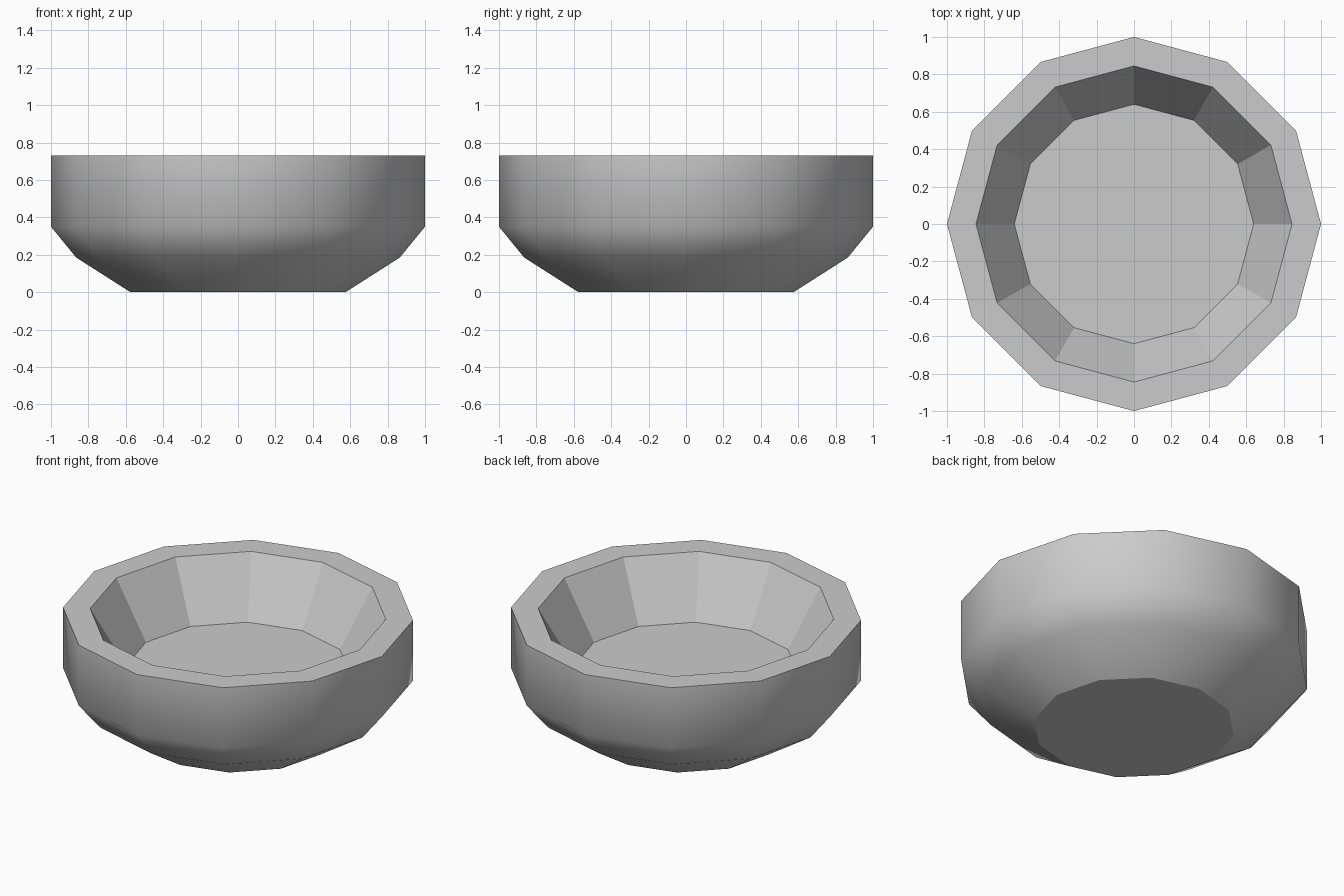
import bpy, bmesh
from math import cos, sin, tau

if "Cube" in bpy.data.objects:
    bpy.data.objects.remove(bpy.data.objects["Cube"])

SIDES = 12
# (radius, height) from the base, up the outside, over the rim, down to the inner floor
PROFILE = [(0.575, 0), (0.865, 0.185), (1, 0.35), (1, 0.73), (0.845, 0.73), (0.64, 0.38)]
OUTER_BANDS = 3

bm = bmesh.new()
rings = [[bm.verts.new((r * cos(tau * i / SIDES), r * sin(tau * i / SIDES), z))
          for i in range(SIDES)] for r, z in PROFILE]

# Walls and rim: only the outer wall is smooth
for band, (low, high) in enumerate(zip(rings, rings[1:])):
    for i in range(SIDES):
        j = (i + 1) % SIDES
        face = bm.faces.new((low[i], low[j], high[j], high[i]))
        face.smooth = band < OUTER_BANDS

# Base and inner floor
bm.faces.new(rings[0][::-1])
bm.faces.new(rings[-1])

mesh = bpy.data.meshes.new("bowl")
bm.to_mesh(mesh)
bm.free()
bowl = bpy.data.objects.new("bowl", mesh)
bpy.context.collection.objects.link(bowl)

# Keep the rim and base edges crisp
for edge in mesh.edges:
    faces = [p for p in mesh.polygons if edge.key in p.edge_keys]
    edge.use_edge_sharp = any(not p.use_smooth for p in faces)
